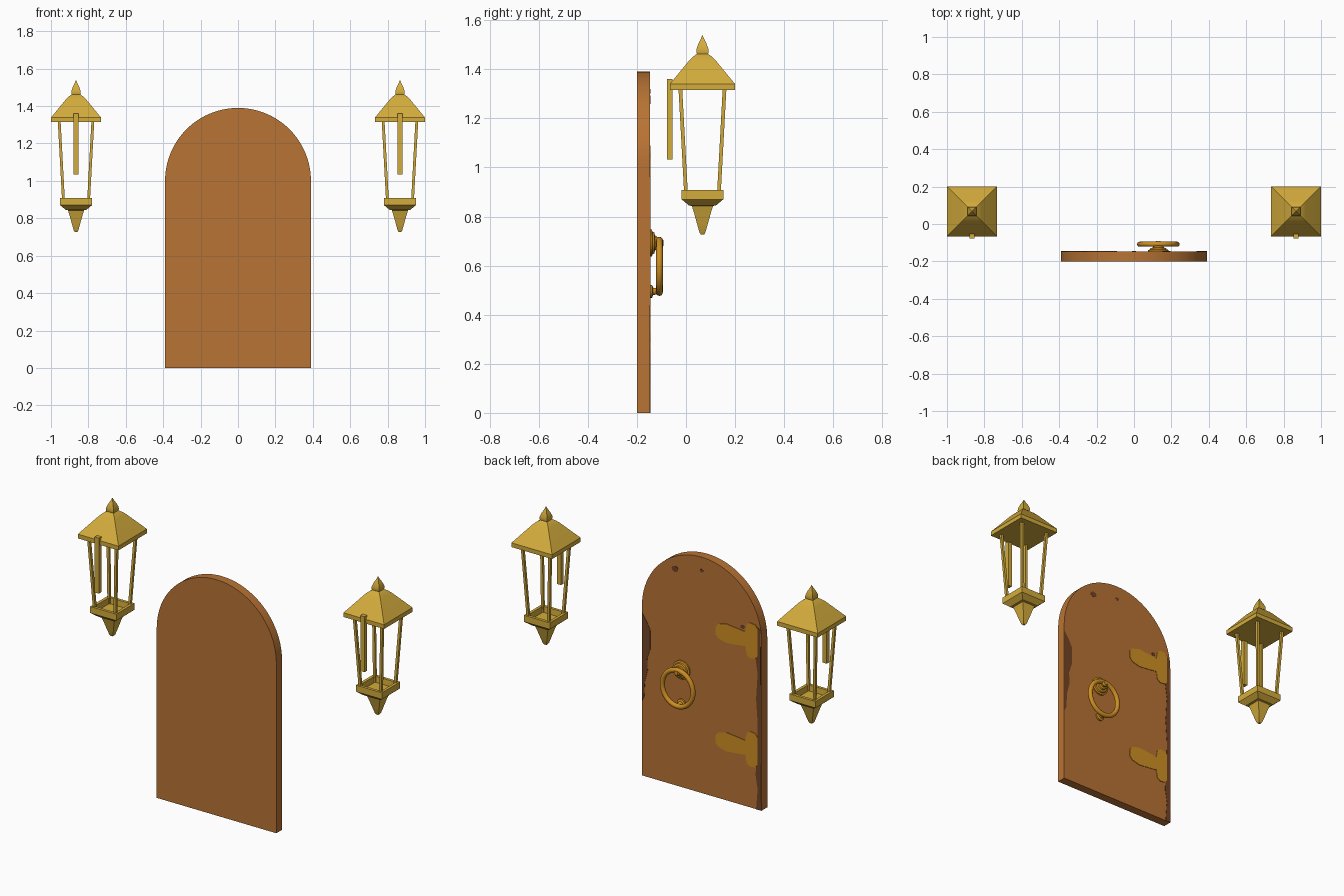
import bpy, bmesh, math
from mathutils import Vector

if "Cube" in bpy.data.objects:
    bpy.data.objects.remove(bpy.data.objects["Cube"])


def material(name, r, g, b):
    lin = [((c / 255 + 0.055) / 1.055) ** 2.4 for c in (r, g, b)]
    m = bpy.data.materials.new(name)
    m.diffuse_color = (*lin, 1)
    m.use_nodes = True
    m.node_tree.nodes["Principled BSDF"].inputs["Base Color"].default_value = m.diffuse_color
    return m


WOOD = material("warm wood", 184, 115, 52)
STAIN = material("dark worn wood", 114, 68, 37)
BRASS = material("lantern brass", 212, 172, 60)
GOLD = material("handle gold", 206, 142, 35)


def finish(name, bm, mat, smooth=True):
    bmesh.ops.recalc_face_normals(bm, faces=bm.faces)
    me = bpy.data.meshes.new(name)
    bm.to_mesh(me)
    bm.free()
    ob = bpy.data.objects.new(name, me)
    bpy.context.collection.objects.link(ob)
    me.materials.append(mat)
    if smooth:
        bpy.ops.object.select_all(action='DESELECT')
        ob.select_set(True)
        bpy.context.view_layer.objects.active = ob
        bpy.ops.object.shade_smooth_by_angle(angle=math.radians(30))
    return ob


def plate(name, outline, y0, y1, mat, smooth=False):
    """Extrude an x/z outline from y0 to y1."""
    bm = bmesh.new()
    a = [bm.verts.new((x, y0, z)) for x, z in outline]
    b = [bm.verts.new((x, y1, z)) for x, z in outline]
    n = len(a)
    bm.faces.new(a)
    bm.faces.new(b[::-1])
    for i in range(n):
        bm.faces.new((a[i], a[(i + 1) % n], b[(i + 1) % n], b[i]))
    return finish(name, bm, mat, smooth)


def rings(name, loops, mat):
    """Skin a list of vertex loops and cap both ends."""
    bm = bmesh.new()
    vs = [[bm.verts.new(p) for p in loop] for loop in loops]
    n = len(vs[0])
    for a, b in zip(vs, vs[1:]):
        for i in range(n):
            bm.faces.new((a[i], a[(i + 1) % n], b[(i + 1) % n], b[i]))
    bm.faces.new(vs[0])
    bm.faces.new(vs[-1])
    return finish(name, bm, mat)


CORNERS = [(-1, -1), (1, -1), (1, 1), (-1, 1)]
LY = 0.067


def square_turned(name, cx, profile, mat):
    """Square section body from (half width, z) pairs."""
    return rings(name, [[(cx + sx * h, LY + sy * h, z) for sx, sy in CORNERS]
                        for h, z in profile], mat)


def turned_y(name, x, z, profile, mat, n=24):
    """Round body along y from (radius, y) pairs."""
    ang = [2 * math.pi * i / n for i in range(n)]
    return rings(name, [[(x + r * math.cos(t), y, z + r * math.sin(t)) for t in ang]
                        for r, y in profile], mat)


# Arched door slab
BACK = -0.147
arch = [(0.39 * math.cos(math.pi * i / 40), 1.0 + 0.39 * math.sin(math.pi * i / 40))
        for i in range(41)]
plate("door", [(-0.39, 0), (0.39, 0)] + arch, -0.2, BACK, WOOD, True)

# Dark worn patches on the back face
plate("worn_edge_handle_side", [(0.389, 0.44), (0.375, 0.47), (0.37, 0.56), (0.352, 0.63),
      (0.355, 0.7), (0.335, 0.76), (0.335, 0.87), (0.355, 0.91), (0.389, 0.96)],
      BACK - 0.001, BACK + 0.0015, STAIN)
plate("worn_edge_hinge_side", [(-0.389, 0.0), (-0.355, 0.0), (-0.365, 0.12), (-0.352, 0.2),
      (-0.366, 0.5), (-0.355, 0.65), (-0.365, 0.8), (-0.35, 0.9), (-0.355, 1.08), (-0.384, 1.06)],
      BACK - 0.001, BACK + 0.0015, STAIN)
for i, (x, z, r) in enumerate([(0.174, 1.275, 0.022), (0.0, 1.31, 0.012), (-0.265, 1.05, 0.014)]):
    plate(f"worn_spot_{i}", [(x + r * math.cos(t * math.pi / 4), z + 0.8 * r * math.sin(t * math.pi / 4))
          for t in range(8)], BACK - 0.001, BACK + 0.0015, STAIN)

# Flat hinge straps with tall end plates
half = [(-0.09, 0.02), (-0.11, 0.042), (-0.16, 0.056), (-0.22, 0.05), (-0.285, 0.042),
        (-0.295, 0.09), (-0.315, 0.104), (-0.35, 0.1), (-0.365, 0.08)]
for name, z in (("upper_hinge", 0.985), ("lower_hinge", 0.345)):
    plate(name, [(x, z + h) for x, h in half] + [(x, z - h) for x, h in half[::-1]],
          BACK - 0.001, BACK + 0.003, GOLD)

# Ring handle with its boss and striker
HX = 0.13
bpy.ops.mesh.primitive_torus_add(major_segments=40, minor_segments=12, major_radius=0.1,
                                 minor_radius=0.0135, location=(HX, -0.108, 0.597),
                                 rotation=(math.pi / 2, 0, 0))
ring = bpy.context.object
ring.name = "handle_ring"
ring.scale = (1, 1.06, 1)
ring.data.materials.append(GOLD)
bpy.ops.object.shade_smooth_by_angle(angle=math.radians(60))
turned_y("handle_boss", HX, 0.692, [(0.055, BACK - 0.002), (0.055, -0.139), (0.045, -0.136),
         (0.042, -0.129), (0.03, -0.126), (0.027, -0.118), (0.017, -0.114),
         (0.019, -0.1), (0.012, -0.092)], GOLD)
turned_y("handle_striker", HX, 0.495, [(0.026, BACK - 0.002), (0.026, -0.138), (0.015, -0.134),
         (0.013, -0.122), (0.008, -0.115)], GOLD, 16)

# Pair of square lanterns
for side, cx in (("left", -0.866), ("right", 0.866)):
    square_turned(side + "_lantern_roof", cx, [(0.1325, 1.315), (0.1325, 1.34), (0.053, 1.437),
                  (0.04, 1.45), (0.022, 1.463)], BRASS)
    square_turned(side + "_lantern_finial", cx, [(0.022, 1.46), (0.025, 1.468), (0.024, 1.483),
                  (0.016, 1.505), (0.007, 1.523), (0.001, 1.538)], BRASS)
    # hollow tray with a pointed drop underneath
    square_turned(side + "_lantern_base", cx, [(0.007, 0.727), (0.012, 0.735), (0.022, 0.77),
                  (0.033, 0.81), (0.043, 0.843), (0.055, 0.845), (0.085, 0.87), (0.085, 0.908),
                  (0.068, 0.908), (0.066, 0.873)], BRASS)
    # four leaning corner posts
    for i, (sx, sy) in enumerate(CORNERS):
        loops = []
        for c, z in ((0.066, 0.875), (0.090, 1.32)):
            loops.append([(cx + sx * c + a * 0.0075, LY + sy * c + b * 0.0075, z)
                          for a, b in CORNERS])
        rings(f"{side}_lantern_post_{i}", loops, BRASS)
    # upright mounting bar at the front
    plate(side + "_lantern_bar", [(cx - 0.0135, 1.033), (cx + 0.0135, 1.033),
          (cx + 0.0135, 1.36), (cx - 0.0135, 1.36)], -0.078, -0.054, BRASS)
